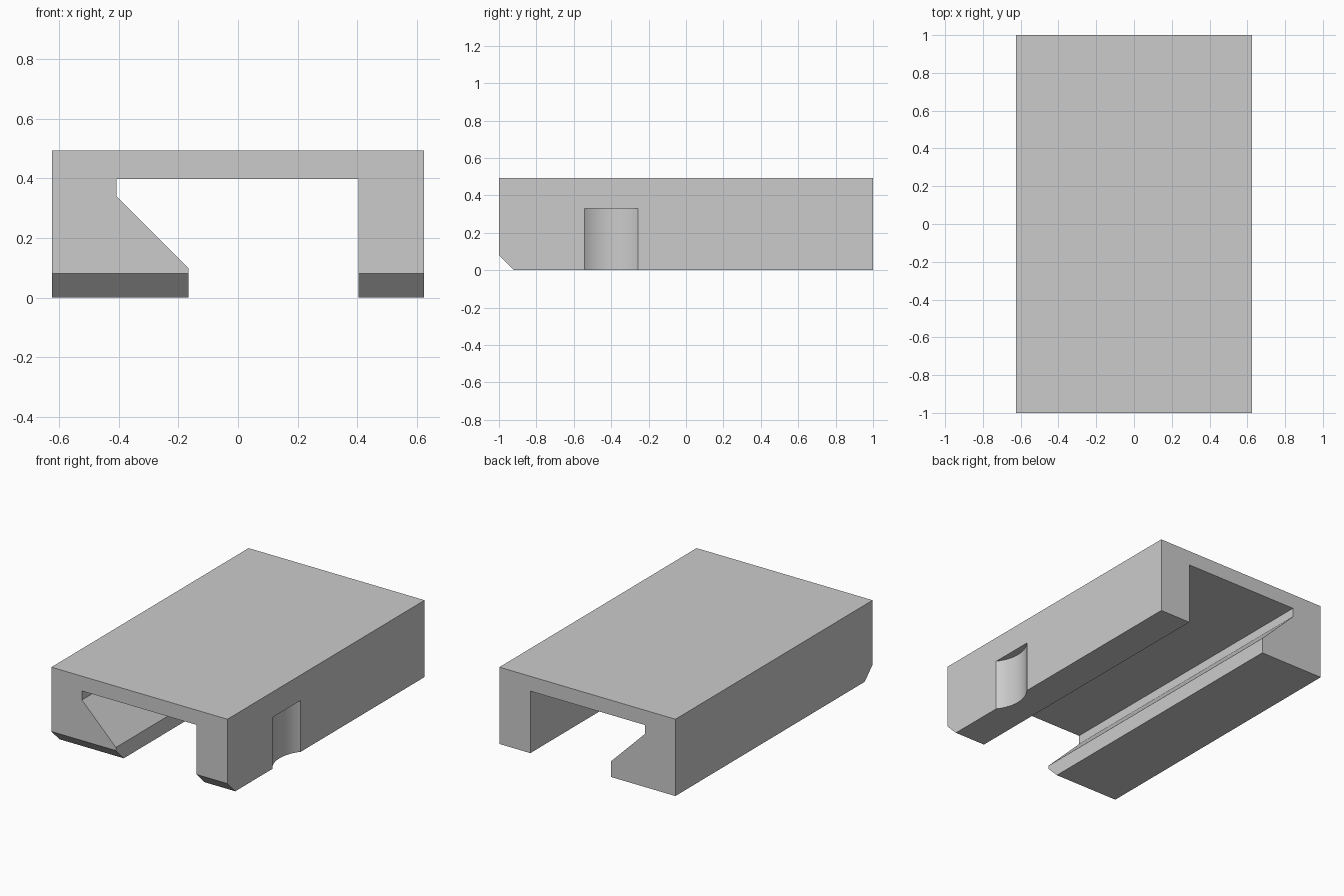
import bpy
import bmesh
import math
from mathutils import Vector

cube = bpy.data.objects.get("Cube")
if cube:
    bpy.data.objects.remove(cube, do_unlink=True)

WIDTH, LENGTH, HEIGHT = 1.25, 2.0, 0.493
CHAMFER = 0.08
NOTCH_Y, NOTCH_HALF, NOTCH_DEPTH, NOTCH_TOP = -0.4, 0.143, 0.05, 0.33

grey = bpy.data.materials.new("plain grey")
grey.use_nodes = True
colour = (0.6, 0.6, 0.6, 1)
grey.diffuse_color = colour
grey.node_tree.nodes["Principled BSDF"].inputs["Base Color"].default_value = colour


def add_object(name, bm):
    bmesh.ops.recalc_face_normals(bm, faces=bm.faces)
    mesh = bpy.data.meshes.new(name)
    bm.to_mesh(mesh)
    bm.free()
    mesh.materials.append(grey)
    obj = bpy.data.objects.new(name, mesh)
    bpy.context.collection.objects.link(obj)
    return obj


# Body: channel cross-section with one sloped rail, extruded front to back
w = WIDTH / 2
profile = [(-w, 0), (-0.167, 0), (-0.167, 0.1), (-0.408, 0.34), (-0.408, 0.398),
           (0.405, 0.398), (0.405, 0), (w, 0), (w, HEIGHT), (-w, HEIGHT)]
bm = bmesh.new()
face = bm.faces.new([bm.verts.new((x, -LENGTH / 2, z)) for x, z in profile])
extruded = bmesh.ops.extrude_face_region(bm, geom=[face])["geom"]
bmesh.ops.translate(bm, vec=(0, LENGTH, 0),
                    verts=[g for g in extruded if isinstance(g, bmesh.types.BMVert)])

# Chamfer under the front of both rails
cut = bmesh.ops.bisect_plane(bm, geom=bm.verts[:] + bm.edges[:] + bm.faces[:],
                             plane_co=(0, -LENGTH / 2, CHAMFER),
                             plane_no=Vector((0, -1, -1)).normalized(), clear_outer=True)
rim = [g for g in cut["geom_cut"] if isinstance(g, bmesh.types.BMEdge)]
bmesh.ops.holes_fill(bm, edges=rim)
body = add_object("channel_body", bm)

# Shallow round notch in the left side
radius = (NOTCH_HALF ** 2 + NOTCH_DEPTH ** 2) / (2 * NOTCH_DEPTH)
bm = bmesh.new()
bmesh.ops.create_cone(bm, cap_ends=True, segments=96, radius1=radius, radius2=radius,
                      depth=NOTCH_TOP * 2)
bmesh.ops.translate(bm, verts=bm.verts, vec=(w - NOTCH_DEPTH + radius, NOTCH_Y, 0))
cutter = add_object("notch_cutter", bm)
cutter.hide_render = True

bpy.context.view_layer.objects.active = body
body.select_set(True)
notch = body.modifiers.new("notch", "BOOLEAN")
notch.operation = "DIFFERENCE"
notch.solver = "EXACT"
notch.object = cutter
bpy.ops.object.modifier_apply(modifier=notch.name)
bpy.data.objects.remove(cutter, do_unlink=True)
bpy.ops.object.shade_smooth_by_angle(angle=math.radians(15))
